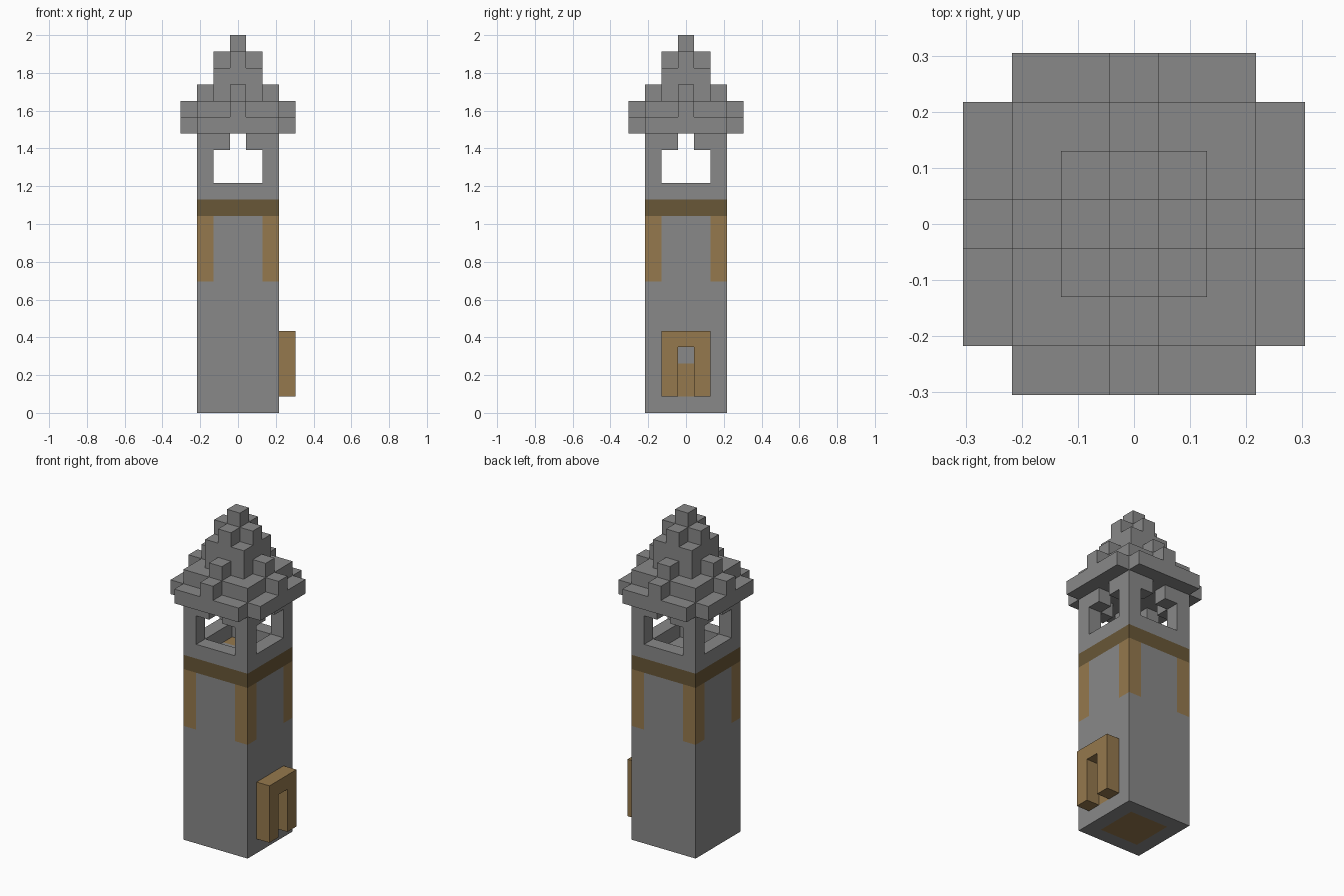
import bpy, bmesh
from mathutils import Vector

cube = bpy.data.objects.get("Cube")
if cube:
    bpy.data.objects.remove(cube, do_unlink=True)

U = 2 / 23  # block size


def material(name, rgb):
    m = bpy.data.materials.new(name)
    m.use_nodes = True
    m.diffuse_color = (*rgb, 1)
    bsdf = m.node_tree.nodes["Principled BSDF"]
    bsdf.inputs["Base Color"].default_value = (*rgb, 1)
    bsdf.inputs["Roughness"].default_value = 0.9
    return m


stone = material("grey stone", (0.25, 0.25, 0.25))
wood = material("light wood", (0.30, 0.19, 0.075))
dark_wood = material("dark wood", (0.14, 0.095, 0.038))

parts = {}  # part name -> (material, blocks)
owner = {}  # block -> part name


def part(name, mat, blocks):
    """Claim blocks for a part; later parts replace earlier ones."""
    parts[name] = mat
    for b in blocks:
        owner[b] = name


def slab(r, z0, z1):
    span = range(-r, r + 1)
    return [(x, y, z) for x in span for y in span for z in range(z0, z1)]


def ring(r, z0, z1):
    return [b for b in slab(r, z0, z1) if max(abs(b[0]), abs(b[1])) == r]


def corners(r, z0, z1):
    return [b for b in slab(r, z0, z1) if abs(b[0]) == abs(b[1]) == r]


def arms(r, z):
    return [(r, 0, z), (-r, 0, z), (0, r, z), (0, -r, z)]


# Shaft with timber corners, band and floors
part("shaft", stone, ring(2, 0, 12))
part("corner_posts", wood, corners(2, 8, 12))
part("ground_floor", wood, slab(1, 0, 1))
part("timber_band", dark_wood, ring(2, 12, 13))
part("upper_floor", stone, slab(1, 12, 13))
part("hatch", wood, [(-1, 1, 12)])

# Open belfry: parapet, pillars and lintels with a notch in the middle
part("parapet", stone, ring(2, 13, 14))
part("pillars", stone, corners(2, 14, 16))
part("lintels", stone, [b for b in ring(2, 16, 17) if 0 not in b[:2]])

# Stepped roof with a raised rib on each side
part("eaves", stone, set(slab(3, 17, 18)) - set(corners(3, 17, 18)))
part("middle_roof", stone, slab(2, 18, 19))
part("spire", stone, slab(1, 19, 21))
part("roof_ribs", stone, arms(3, 18) + arms(2, 19) + arms(1, 21))
part("finial", stone, slab(0, 21, 23))

# Door on the left side
part("door_panel", wood, [(2, 0, 1), (2, 0, 2)])
part("door_frame", wood, [(3, y, z) for y in (-1, 0, 1) for z in range(1, 5)
                          if y or z == 4])


def build(name, mat):
    """Skin the part's blocks, leaving out faces buried between blocks."""
    bm = bmesh.new()
    for b in (c for c, n in owner.items() if n == name):
        centre = Vector(b) + Vector((0, 0, 0.5))
        for axis in range(3):
            for sign in (-1, 1):
                n = Vector((0, 0, 0))
                n[axis] = sign
                if tuple(int(v) for v in Vector(b) + n) in owner:
                    continue
                u = Vector((n.y, n.z, n.x))
                v = n.cross(u)
                quad = [(-1, -1), (1, -1), (1, 1), (-1, 1)]
                bm.faces.new([bm.verts.new((centre + (n + u * i + v * j) / 2) * U)
                              for i, j in quad])
    bmesh.ops.remove_doubles(bm, verts=bm.verts, dist=U / 100)
    bm.normal_update()
    mesh = bpy.data.meshes.new(name)
    bm.to_mesh(mesh)
    bm.free()
    mesh.materials.append(mat)
    bpy.context.collection.objects.link(bpy.data.objects.new(name, mesh))


for name, mat in parts.items():
    build(name, mat)
